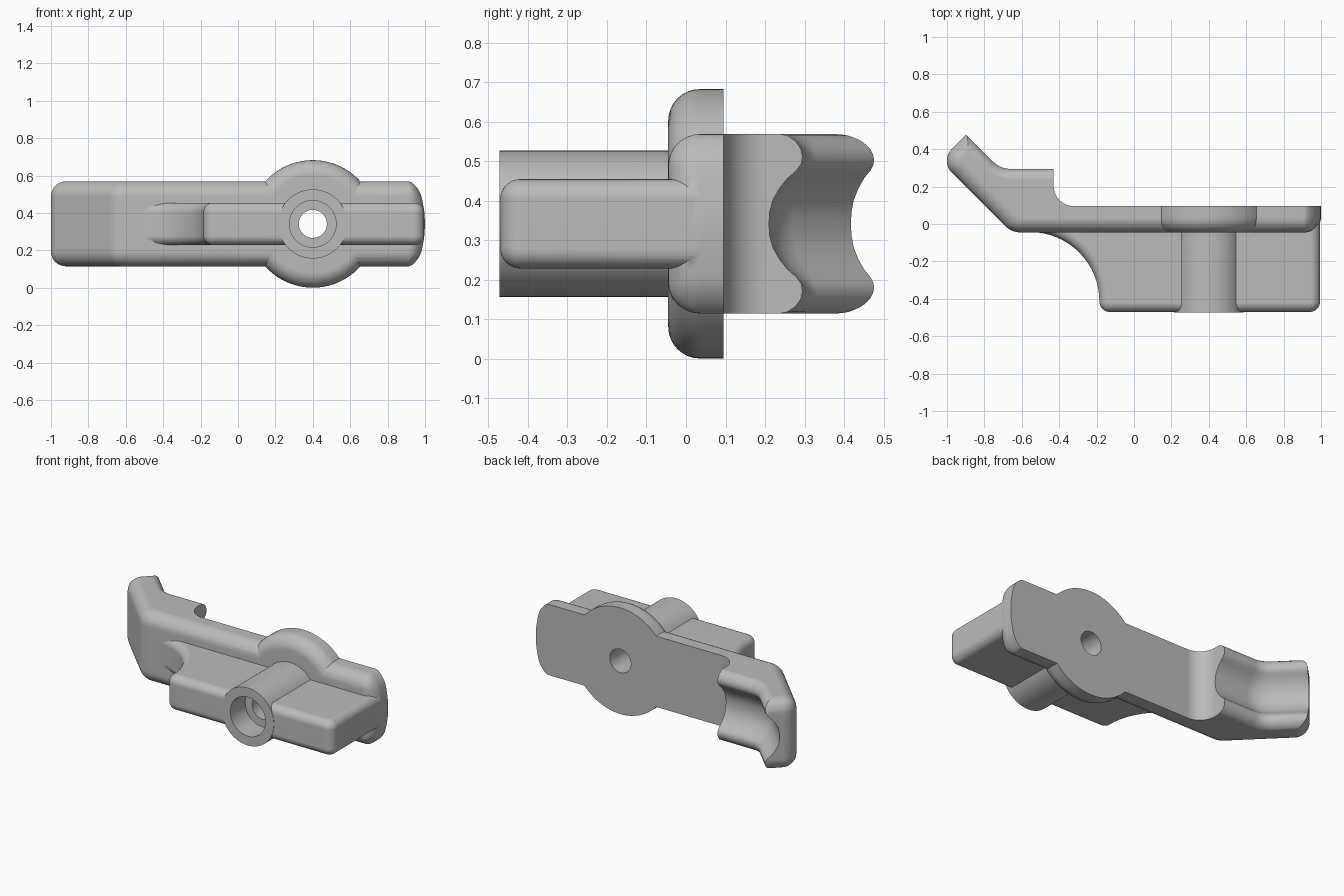
import bpy, bmesh, math
from mathutils import Vector

default = bpy.data.objects.get("Cube")
if default:
    bpy.data.objects.remove(default)

MID_Z = 0.342          # height of the symmetry plane
HUB_X = 0.4            # bolt axis position

grey = bpy.data.materials.new("grey_plastic")
grey.use_nodes = True
colour = (0.5, 0.5, 0.5, 1)
grey.diffuse_color = colour
grey.node_tree.nodes["Principled BSDF"].inputs["Base Color"].default_value = colour


def finish(bm, name):
    """Turn a bmesh into a named object at the middle height."""
    bmesh.ops.recalc_face_normals(bm, faces=bm.faces)
    bmesh.ops.translate(bm, verts=bm.verts, vec=(0, 0, MID_Z))
    mesh = bpy.data.meshes.new(name)
    bm.to_mesh(mesh)
    bm.free()
    mesh.materials.append(grey)
    obj = bpy.data.objects.new(name, mesh)
    bpy.context.collection.objects.link(obj)
    return obj


def rounded(corners, steps=10):
    """Outline from (x, y, radius) corners, with each corner filleted."""
    out = []
    for i, (x, y, r) in enumerate(corners):
        p = Vector((x, y))
        if r == 0:
            out.append(p)
            continue
        d1 = (Vector(corners[i - 1][:2]) - p).normalized()
        d2 = (Vector(corners[(i + 1) % len(corners)][:2]) - p).normalized()
        half = d1.angle(d2) / 2
        centre = p + (d1 + d2).normalized() * r / math.sin(half)
        start = p + d1 * r / math.tan(half) - centre
        end = p + d2 * r / math.tan(half) - centre
        a0 = math.atan2(start.y, start.x)
        sweep = math.atan2(end.y, end.x) - a0
        sweep = (sweep + math.pi) % (2 * math.pi) - math.pi
        for k in range(steps + 1):
            a = a0 + sweep * k / steps
            out.append(centre + Vector((math.cos(a), math.sin(a))) * r)
    return out


def prism(outline, half, bevel, rule):
    """Extrude an outline along z and round the rim edges picked by rule."""
    bm = bmesh.new()
    face = bm.faces.new([bm.verts.new((p.x, p.y, -half)) for p in outline])
    ext = bmesh.ops.extrude_face_region(bm, geom=[face])
    top = [v for v in ext["geom"] if isinstance(v, bmesh.types.BMVert)]
    bmesh.ops.translate(bm, verts=top, vec=(0, 0, 2 * half))
    bmesh.ops.recalc_face_normals(bm, faces=bm.faces)
    rim = []
    for e in bm.edges:
        a, b = e.verts[0].co, e.verts[1].co
        if abs(a.z - b.z) < 1e-5 and rule((a + b) / 2):
            rim.append(e)
    bmesh.ops.bevel(bm, geom=rim, offset=bevel, offset_type='OFFSET',
                    segments=8, profile=0.5, affect='EDGES', clamp_overlap=False)
    return bm


def lathe(profile, name, steps=72):
    """Revolve (radius, y) points about the bolt axis."""
    bm = bmesh.new()
    verts = [bm.verts.new((HUB_X + r, y, 0)) for r, y in profile]
    edges = [bm.edges.new(pair) for pair in zip(verts, verts[1:])]
    bmesh.ops.spin(bm, geom=verts + edges, cent=(HUB_X, 0, 0), axis=(0, 1, 0),
                   angle=2 * math.pi, steps=steps)
    bmesh.ops.remove_doubles(bm, verts=bm.verts, dist=1e-5)
    return finish(bm, name)


def combine(target, other, operation):
    """Apply a boolean and delete the helper."""
    other.hide_render = True
    mod = target.modifiers.new(operation, 'BOOLEAN')
    mod.operation, mod.solver, mod.object = operation, 'EXACT', other
    bpy.context.view_layer.objects.active = target
    bpy.ops.object.modifier_apply(modifier=mod.name)
    bpy.data.objects.remove(other)


# Plate with angled arm, its front and end edges rounded
plate = prism(rounded([
    (1.0, 0.095, 0), (-0.43, 0.095, 0.11), (-0.43, 0.33, 0), (-0.70, 0.33, 0),
    (-0.8725, 0.5025, 0), (-1.0375, 0.3375, 0.09), (-0.655, -0.045, 0.12),
    (1.0, -0.045, 0.085)]), 0.227, 0.08,
    lambda m: m.x + m.y < -0.45 or m.y < 0.09)

# Slightly bowed right end
for i in range(-2, 3):
    bmesh.ops.bisect_plane(plate, geom=plate.verts[:] + plate.edges[:] + plate.faces[:],
                           plane_co=(0, 0, i * 0.06), plane_no=(0, 0, 1))
for v in plate.verts:
    if v.co.x > 0.9:
        v.co.x -= 0.9 * v.co.z ** 2 * (v.co.x - 0.9) / 0.1
body = finish(plate, "handle_body")

# Channel with rounded lips swept along the back of the arm
half = [(0, .085), (.03, .083), (.06, .075), (.09, .058), (.115, .038), (.135, .015),
        (.152, .003), (.17, 0), (.19, .004), (.21, .018), (.223, .038), (.228, .06),
        (.26, .07), (.26, -.1)]
section = half + [(-z, d) for z, d in reversed(half[1:])]
bend, radius = Vector((-0.665, 0.415)), 0.12
path = [(Vector((-0.35, 0.295)), Vector((0, -1)))]
for k in range(9):
    a = math.radians(-90 - 45 * k / 8)
    n = Vector((math.cos(a), math.sin(a)))
    path.append((bend + n * radius, n))
path.append((path[-1][0] + Vector((-1, 1)) * 0.3, path[-1][1]))
bm = bmesh.new()
rings = []
for p, n in path:
    rings.append([bm.verts.new((*(p + n * d), z)) for z, d in section])
for r0, r1 in zip(rings, rings[1:]):
    for i in range(len(section)):
        bm.faces.new((r0[i - 1], r0[i], r1[i], r1[i - 1]))
bm.faces.new(rings[0])
bm.faces.new(rings[-1])
combine(body, finish(bm, "channel_cutter"), 'DIFFERENCE')

# Round flange with softened front rim
rim = [(0.261 + 0.08 * math.sin(a), 0.035 - 0.08 * math.cos(a))
       for a in (math.pi / 2 * k / 8 for k in range(9))]
flange = lathe([(0, -0.045)] + rim + [(0.341, 0.095), (0, 0.095)], "flange")
combine(body, flange, 'UNION')

# Front fin with a sweeping fillet into the plate
fin = finish(prism(rounded([
    (-0.185, -0.47, 0.055), (0.995, -0.47, 0.055), (0.995, 0.03, 0),
    (-0.575, 0.03, 0), (-0.575, -0.043, 0), (-0.185, -0.043, 0.37)], 16),
    0.113, 0.05, lambda m: m.y < -0.03), "fin")
combine(body, fin, 'UNION')

# Bolt boss and stepped bolt hole
boss = lathe([(0, -0.472), (0.185, -0.472), (0.185, 0.02), (0, 0.02)], "boss")
combine(body, boss, 'UNION')
hole = lathe([(0, -0.6), (0.125, -0.6), (0.125, -0.32), (0.075, -0.32),
              (0.075, 0.3), (0, 0.3)], "hole_cutter")
combine(body, hole, 'DIFFERENCE')

# Smooth shading with crisp edges
bpy.ops.object.select_all(action='DESELECT')
body.select_set(True)
bpy.context.view_layer.objects.active = body
bpy.ops.object.shade_smooth_by_angle(angle=math.radians(32))
normals = body.modifiers.new("clean_normals", 'WEIGHTED_NORMAL')
normals.keep_sharp = True
